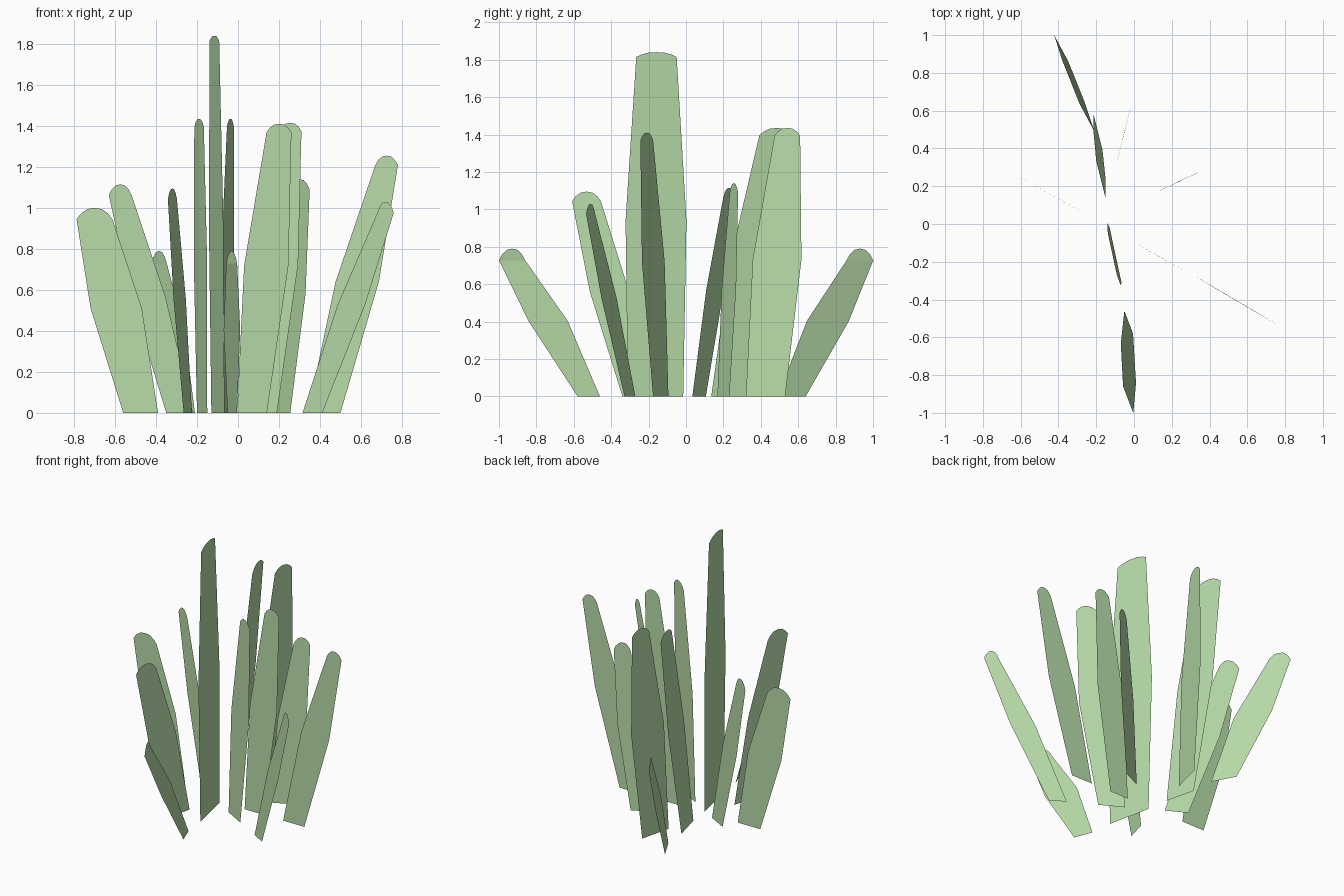
import bpy
import bmesh
from mathutils import Vector

cube = bpy.data.objects.get("Cube")
if cube:
    bpy.data.objects.remove(cube, do_unlink=True)

# One leaf green for the whole plant
leaf_green = bpy.data.materials.new("leaf_green")
leaf_green.use_nodes = True
colour = (0.48, 0.72, 0.4, 1.0)
leaf_green.diffuse_color = colour
leaf_green.node_tree.nodes["Principled BSDF"].inputs["Base Color"].default_value = colour


def make_blade(name, base, half, lean, height, mid_width, tip_width):
    """Flat leaf: narrow foot, wide middle, rounded tip, leaning sideways."""
    base, half, lean = Vector(base), Vector(half), Vector(lean)
    cap = 0.09 - 0.035 * height  # taller leaves have flatter tips
    shoulder = height - cap
    bm = bmesh.new()

    def point(side, width, rise, z):
        p = base + lean * rise + half * (side * width)
        return bm.verts.new((p.x, p.y, z))

    # Foot, middle and shoulder rows joined by quads
    rows = [[point(s, w, r, z) for s in (-1, 1)] for w, r, z in (
        (1, 0, 0), (mid_width, 0.53, height * 0.51), (tip_width, 1, shoulder))]
    for low, high in zip(rows, rows[1:]):
        bm.faces.new((low[0], low[1], high[1], high[0]))

    # Rounded cap
    arc = [point(s, tip_width, 1, shoulder + cap * (1 - abs(s) ** 2.5))
           for s in (0.75, 0.4, 0, -0.4, -0.75)]
    bm.faces.new([rows[-1][0], rows[-1][1]] + arc)

    mesh = bpy.data.meshes.new(name)
    bm.to_mesh(mesh)
    bm.free()
    mesh.materials.append(leaf_green)
    blade = bpy.data.objects.new(name, mesh)
    bpy.context.collection.objects.link(blade)


# name, foot centre, half width, lean, height, middle and tip width factors
blades = (
    ("right_outer_blade", (-.475, 0), (-.085, 0), (-.225, 0), 1.0, 1.47, 1.03),
    ("right_back_blade", (-.285, .07), (-.065, .036), (-.29, .16), 1.115, 1.3, .85),
    ("back_low_blade", (-.25, .565), (-.04, .075), (-.135, .365), .79, 1.5, .95),
    ("right_front_blade", (-.245, -.27), (-.02, -.07), (-.075, -.262), 1.095, 1.5, 1.1),
    ("back_right_blade", (-.175, .235), (-.025, .1), (-.015, .25), 1.435, 1.3, .93),
    ("tall_centre_blade", (-.098, -.163), (-.032, .148), (-.017, .005), 1.84, 1.1, .73),
    ("back_tall_blade", (-.067, .425), (.026, .105), (.03, .117), 1.435, 1.24, .65),
    ("front_low_blade", (-.028, -.52), (.023, -.06), (-.003, -.41), .79, 1.75, 1.17),
    ("left_inner_blade", (.068, -.135), (.073, -.041), (.132, -.075), 1.41, 1.48, .83),
    ("left_middle_blade", (.12, 0), (.07, 0), (.135, 0), 1.415, 1.45, .78),
    ("left_back_blade", (.187, .2), (.068, .032), (.115, .056), 1.14, 1.2, .7),
    ("left_outer_blade", (.42, 0), (.08, 0), (.305, 0), 1.255, 1.32, .69),
    ("left_front_blade", (.363, -.3), (.048, -.029), (.357, -.21), 1.03, 1.4, .83),
)
for blade in blades:
    make_blade(*blade)
